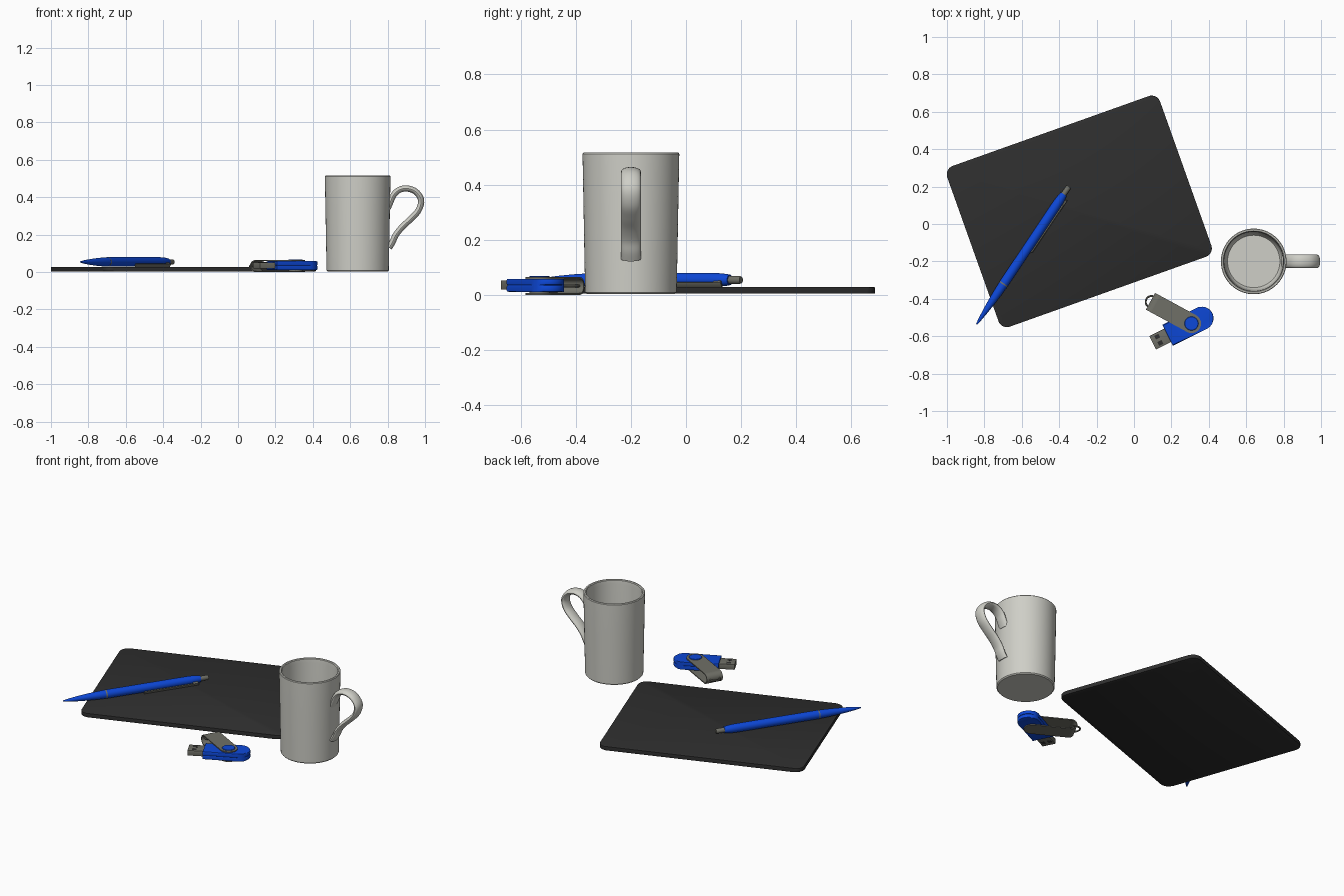
import bpy, bmesh
from math import sin, cos, pi, radians
from mathutils import Matrix, Vector

if "Cube" in bpy.data.objects:
    bpy.data.objects.remove(bpy.data.objects["Cube"])


def material(name, rgb):
    m = bpy.data.materials.new(name)
    m.diffuse_color = (*rgb, 1)
    m.use_nodes = True
    m.node_tree.nodes["Principled BSDF"].inputs["Base Color"].default_value = m.diffuse_color
    return m


BLACK = material("black rubber", (0.028, 0.028, 0.028))
WHITE = material("white ceramic", (0.62, 0.62, 0.57))
BLUE = material("blue plastic", (0.004, 0.065, 0.69))
METAL = material("grey metal", (0.16, 0.16, 0.135))


def finish(name, bm, mat, matrix=Matrix(), angle=35):
    bmesh.ops.remove_doubles(bm, verts=bm.verts, dist=1e-5)
    bmesh.ops.recalc_face_normals(bm, faces=bm.faces)
    bm.transform(matrix)
    me = bpy.data.meshes.new(name)
    bm.to_mesh(me)
    bm.free()
    me.materials.append(mat)
    me.shade_smooth()
    me.set_sharp_from_angle(angle=radians(angle))
    ob = bpy.data.objects.new(name, me)
    bpy.context.collection.objects.link(ob)
    return ob


def grid_faces(bm, rings, closed):
    """Skin consecutive vertex rings with quads."""
    n = len(rings[0])
    for a, b in zip(rings, rings[1:]):
        for i in range(n if closed else n - 1):
            j = (i + 1) % n
            bm.faces.new((a[i], a[j], b[j], b[i]))


def lathe(name, profile, mat, matrix=Matrix(), segs=48):
    """Revolve (radius, height) points around z."""
    bm = bmesh.new()
    rings = [[bm.verts.new((r * cos(2 * pi * i / segs), r * sin(2 * pi * i / segs), z))
              for i in range(segs)] for r, z in profile]
    grid_faces(bm, rings, True)
    return finish(name, bm, mat, matrix)


def prism(name, outline, z0, z1, mat, matrix=Matrix(), bevel=0):
    """Extrude a flat outline and round its rims."""
    bm = bmesh.new()
    lo = [bm.verts.new((x, y, z0)) for x, y in outline]
    hi = [bm.verts.new((x, y, z1)) for x, y in outline]
    grid_faces(bm, [lo, hi], True)
    bm.faces.new(lo)
    bm.faces.new(hi)
    if bevel:
        rims = [e for e in bm.edges if abs(e.verts[0].co.z - e.verts[1].co.z) < 1e-6]
        bmesh.ops.bevel(bm, geom=rims, offset=bevel, segments=2, profile=0.5, affect='EDGES')
    return finish(name, bm, mat, matrix)


def arc(cx, cy, rx, ry, a0, a1, n=10):
    return [(cx + rx * cos(radians(a0 + (a1 - a0) * i / n)),
             cy + ry * sin(radians(a0 + (a1 - a0) * i / n))) for i in range(n + 1)]


def rect(x0, x1, y0, y1):
    return [(x0, y0), (x1, y0), (x1, y1), (x0, y1)]


def place(x, y, z, deg):
    return Matrix.Translation((x, y, z)) @ Matrix.Rotation(radians(deg), 4, 'Z')


# Mouse pad: rounded rectangle
hw, hh, r = 0.556, 0.408, 0.048
pad = []
for sx, sy, a in ((1, 1, 0), (-1, 1, 90), (-1, -1, 180), (1, -1, 270)):
    pad += arc(sx * hw, sy * hh, r, r, a, a + 90, 8)
prism("mouse_pad", pad, 0.004, 0.028, BLACK, place(-0.2925, 0.0675, 0, 19.6), 0.003)

# Mug: tapered hollow cup
lathe("mug_body", [(0, 0.003), (0.16, 0.003), (0.166, 0.009), (0.169, 0.15), (0.172, 0.32),
                   (0.1755, 0.505), (0.1755, 0.512), (0.172, 0.516), (0.164, 0.516), (0.16, 0.512),
                   (0.158, 0.49), (0.154, 0.10), (0.150, 0.045), (0.140, 0.03), (0, 0.03)],
      WHITE, place(0.64, -0.2, 0, 0), 72)

# Mug handle: oval section swept along a curve
pts = [Vector(p) for p in [(0.80, 0.34), (0.815, 0.375), (0.832, 0.412), (0.862, 0.439), (0.903, 0.447),
                           (0.95, 0.43), (0.979, 0.385), (0.965, 0.33), (0.925, 0.285), (0.88, 0.243),
                           (0.845, 0.20), (0.826, 0.16), (0.808, 0.13)]]
path = []
for i in range(len(pts) - 1):
    p0, p1, p2, p3 = pts[max(i - 1, 0)], pts[i], pts[i + 1], pts[min(i + 2, len(pts) - 1)]
    for k in range(5):
        t = k / 5
        path.append(0.5 * (2 * p1 + (p2 - p0) * t + (2 * p0 - 5 * p1 + 4 * p2 - p3) * t * t
                           + (3 * p1 - p0 - 3 * p2 + p3) * t ** 3))
path.append(pts[-1])
bm = bmesh.new()
rings = []
for i, p in enumerate(path):
    d = (path[min(i + 1, len(path) - 1)] - path[max(i - 1, 0)]).normalized()
    n = Vector((-d.y, d.x))
    ring = []
    for k in range(20):
        a = 2 * pi * k / 20
        q = p + n * 0.0165 * sin(a)
        ring.append(bm.verts.new((q.x, -0.2 + 0.036 * cos(a), q.y)))
    rings.append(ring)
grid_faces(bm, rings, True)
bm.faces.new(rings[0])
bm.faces.new(rings[-1])
finish("mug_handle", bm, WHITE)

# Pen: lathed along its axis, lying on the pad
pen = place(-0.842, -0.537, 0.054, 56.2)
along = pen @ Matrix.Rotation(pi / 2, 4, 'Y')
lathe("pen_tip", [(0, 0), (0.004, 0.002), (0.009, 0.035), (0.015, 0.09), (0.02, 0.15),
                  (0.0235, 0.21), (0.025, 0.258), (0, 0.258)], BLUE, along, 32)
lathe("pen_ring", [(0, 0.256), (0.0255, 0.256), (0.0255, 0.264), (0, 0.264)], METAL, along, 32)
lathe("pen_barrel", [(0, 0.262), (0.0255, 0.262), (0.0255, 0.76), (0.0245, 0.79), (0.022, 0.82),
                     (0.019, 0.838), (0, 0.838)], BLUE, along, 32)
lathe("pen_button", [(0, 0.83), (0.0145, 0.83), (0.0145, 0.88), (0.012, 0.887), (0, 0.887)],
      METAL, along, 32)
clip = pen @ Matrix.Rotation(radians(30), 4, 'X')
prism("pen_clip", rect(0.485, 0.82, -0.036, -0.030), -0.010, 0.010, METAL, clip, 0.002)
prism("pen_clip_bridge", rect(0.785, 0.815, -0.032, -0.012), -0.009, 0.009, METAL, clip)

# Flash drive body: two bevelled shells leave a seam
PX, PY = 0.307, -0.532
drive = place(PX, PY, 0, 26.5)
shell = [(-0.142, 0.0625), (-0.142, -0.0625)] + arc(0.06, 0, 0.065, 0.0625, -90, 90, 18)
prism("drive_lower_shell", shell, 0.011, 0.035, BLUE, drive, 0.005)
prism("drive_upper_shell", shell, 0.035, 0.058, BLUE, drive, 0.005)

# Flash drive plug with two contact windows on each side
prism("drive_plug", rect(-0.232, -0.135, -0.04, 0.04), 0.019, 0.052, METAL, drive, 0.002)
for side, z in (("top", 0.0515), ("bottom", 0.0185)):
    for i, v in enumerate((-0.019, 0.019)):
        prism(f"plug_window_{side}_{i + 1}", rect(-0.208, -0.182, v - 0.011, v + 0.011),
              z, z + 0.001, BLACK, drive)

# Swivel cover: two plates joined by a bend
cover = place(PX, PY, 0, 151.5)
plate = arc(0, 0, 0.052, 0.051, 90, 270, 20) + [(0.217, -0.051), (0.217, 0.051)]
prism("cover_top_plate", plate, 0.058, 0.064, METAL, cover)
prism("cover_bottom_plate", plate, 0, 0.006, METAL, cover)
bend = arc(0.217, 0.032, 0.032, 0.032, -90, 90, 14) + arc(0.217, 0.032, 0.026, 0.026, 90, -90, 14)
prism("cover_bend", bend, -0.051, 0.051, METAL, cover @ Matrix.Rotation(pi / 2, 4, 'X'))

# Pivot and key loop
lathe("pivot_cap", [(0, 0.06), (0.037, 0.06), (0.037, 0.066), (0.035, 0.068), (0, 0.068)], BLUE, cover)
lathe("pivot_base", [(0, 0.004), (0.037, 0.004), (0.037, 0.014), (0, 0.014)], METAL, cover)
lathe("key_loop", arc(0.031, 0, 0.005, 0.005, 0, 360, 10), METAL,
      cover @ Matrix.Translation((0.243, 0, 0.032)), 32)
